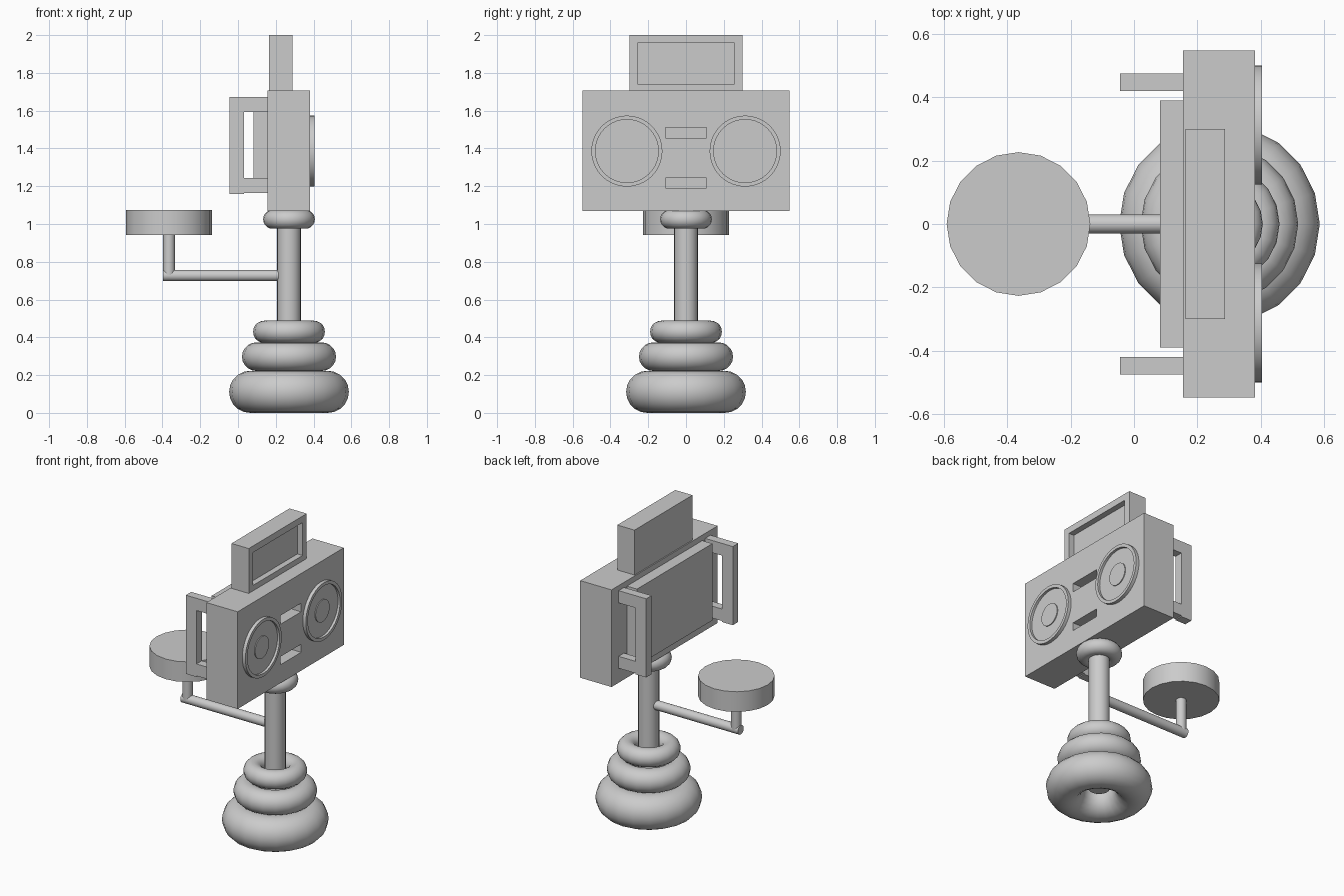
import bpy, math

if "Cube" in bpy.data.objects:
    bpy.data.objects.remove(bpy.data.objects["Cube"])

CX = 0.27  # axis of the pedestal


def smooth(o):
    bpy.ops.object.shade_smooth_by_angle(angle=math.radians(35))
    return o


def box(name, x, y, z):
    """Box from (min, max) ranges."""
    bpy.ops.mesh.primitive_cube_add(size=1, location=[(a + b) / 2 for a, b in (x, y, z)])
    o = bpy.context.object
    o.name = name
    o.scale = [b - a for a, b in (x, y, z)]
    bpy.ops.object.transform_apply(location=False, rotation=False, scale=True)
    return o


def rod(name, radius, length, loc, rot=(0, 0, 0), sides=20):
    bpy.ops.mesh.primitive_cylinder_add(vertices=sides, radius=radius, depth=length,
                                        location=loc, rotation=rot)
    o = bpy.context.object
    o.name = name
    return smooth(o)


def ring(name, outer, z0, z1):
    """Torus around the post with given outer radius and height range."""
    r = (z1 - z0) / 2
    bpy.ops.mesh.primitive_torus_add(major_radius=outer - r, minor_radius=r,
                                     major_segments=20, minor_segments=20,
                                     location=(CX, 0, (z0 + z1) / 2))
    o = bpy.context.object
    o.name = name
    bpy.ops.object.shade_smooth()
    return o


def carve(target, cutters):
    """Cut boxes out of the target and discard the cutters."""
    for c in cutters:
        c.hide_render = True
        m = target.modifiers.new("cut", 'BOOLEAN')
        m.operation, m.solver, m.object = 'DIFFERENCE', 'EXACT', c
        bpy.context.view_layer.objects.active = target
        bpy.ops.object.modifier_apply(modifier=m.name)
        bpy.data.objects.remove(c)


def lathe_x(name, profile, loc, sides=40):
    """Revolve (radius, x) points around the x axis; first and last rings are capped."""
    verts, faces = [], []
    for r, x in profile:
        for i in range(sides):
            a = 2 * math.pi * i / sides
            verts.append((x, r * math.cos(a), r * math.sin(a)))
    for k in range(len(profile) - 1):
        for i in range(sides):
            j = (i + 1) % sides
            faces.append((k * sides + i, k * sides + j, (k + 1) * sides + j, (k + 1) * sides + i))
    last = (len(profile) - 1) * sides
    faces.append(tuple(reversed(range(sides))))
    faces.append(tuple(range(last, last + sides)))
    me = bpy.data.meshes.new(name)
    me.from_pydata(verts, [], faces)
    o = bpy.data.objects.new(name, me)
    o.location = loc
    bpy.context.collection.objects.link(o)
    bpy.ops.object.select_all(action='DESELECT')
    o.select_set(True)
    bpy.context.view_layer.objects.active = o
    return smooth(o)


# stacked ring base, collar and post
ring("base_ring_lower", 0.317, 0.0, 0.223)
ring("base_ring_middle", 0.249, 0.222, 0.373)
ring("base_ring_upper", 0.19, 0.371, 0.488)
ring("neck_collar", 0.137, 0.975, 1.074)
rod("post", 0.063, 1.0, (CX, 0, 0.6))

# seat on a bent arm
rod("seat_arm", 0.03, CX + 0.397, ((CX - 0.397) / 2, 0, 0.727), (0, math.pi / 2, 0))
rod("seat_stem", 0.031, 0.24, (-0.365, 0, 0.85))
rod("seat", 0.227, 0.132, (-0.365, 0, 1.008))

# main cabinet with two slots
cabinet = box("cabinet", (0.155, 0.382), (-0.549, 0.549), (1.07, 1.706))
carve(cabinet, [box("slot_cutter", (0.28, 0.45), (-0.108, 0.108), z)
                for z in ((1.455, 1.512), (1.19, 1.243))])

# top display box with recessed window
display = box("display_box", (0.163, 0.288), (-0.3, 0.3), (1.704, 2.0))
carve(display, [box("window_cutter", (0.25, 0.4), (-0.257, 0.257), (1.742, 1.957))])

# panel facing the seat
box("rear_panel", (0.082, 0.157), (-0.39, 0.39), (1.167, 1.67))

# speakers and handles on both sides
for side, s in (("left", -1), ("right", 1)):
    lathe_x("speaker_" + side,
            [(0.188, 0.37), (0.188, 0.404), (0.167, 0.404), (0.167, 0.388),
             (0.072, 0.388), (0.072, 0.394)],
            (0, 0.313 * s, 1.386))
    y = sorted((0.42 * s, 0.476 * s))
    box("handle_grip_" + side, (-0.045, 0.032), y, (1.158, 1.673))
    box("handle_top_" + side, (0.03, 0.157), y, (1.593, 1.673))
    box("handle_bottom_" + side, (0.03, 0.157), y, (1.165, 1.243))
